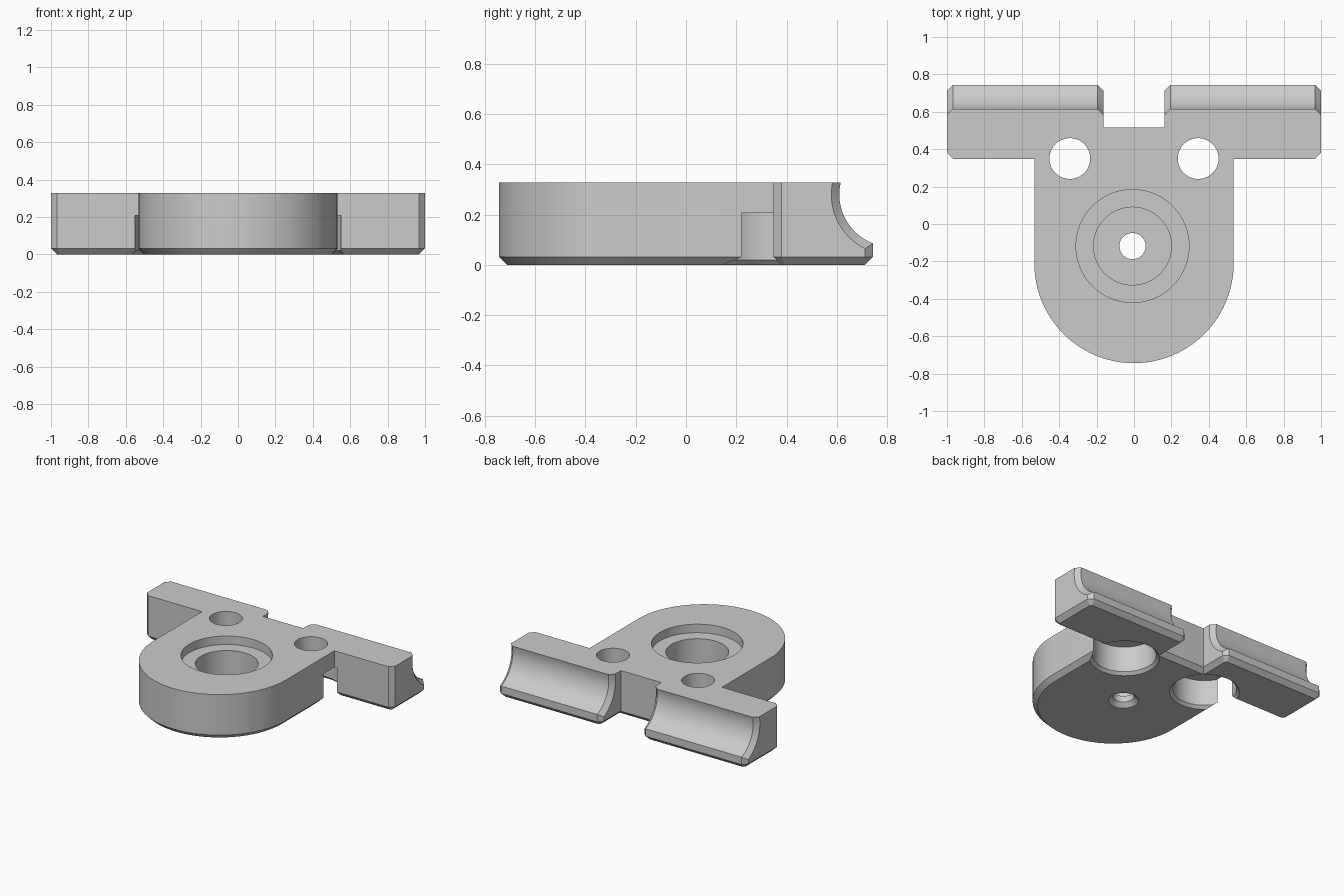
import bpy, bmesh, math
from mathutils import Matrix, Vector

cube = bpy.data.objects.get("Cube")
if cube:
    bpy.data.objects.remove(cube, do_unlink=True)

H, C = 0.327, 0.032          # plate height, chamfer size
W, BACK, ARM_Y = 0.533, 0.744, 0.348
NOTCH_X, NOTCH_Y = 0.163, 0.517
ARC_Y = -BACK + W

grey = bpy.data.materials.new("plain_grey")
grey.use_nodes = True
colour = (0.6, 0.6, 0.6, 1)
grey.diffuse_color = colour
grey.node_tree.nodes["Principled BSDF"].inputs["Base Color"].default_value = colour


def make_object(name, bm):
    bmesh.ops.recalc_face_normals(bm, faces=bm.faces)
    mesh = bpy.data.meshes.new(name)
    bm.to_mesh(mesh)
    bm.free()
    obj = bpy.data.objects.new(name, mesh)
    bpy.context.collection.objects.link(obj)
    mesh.materials.append(grey)
    return obj


def lathe(name, profile, matrix, sides=64):
    """Closed turned solid from (radius, height) pairs about local z."""
    bm = bmesh.new()
    rings = []
    for r, z in profile:
        rings.append([bm.verts.new((r * math.cos(2 * math.pi * i / sides),
                                    r * math.sin(2 * math.pi * i / sides), z))
                      for i in range(sides)])
    for a, b in zip(rings, rings[1:]):
        for i in range(sides):
            j = (i + 1) % sides
            bm.faces.new((a[i], a[j], b[j], b[i]))
    bm.faces.new(rings[0])
    bm.faces.new(rings[-1])
    bm.transform(matrix)
    return make_object(name, bm)


def cut(target, cutter):
    mod = target.modifiers.new("cut", 'BOOLEAN')
    mod.operation, mod.solver, mod.object = 'DIFFERENCE', 'EXACT', cutter
    bpy.context.view_layer.objects.active = target
    bpy.ops.object.modifier_apply(modifier=mod.name)
    bpy.data.objects.remove(cutter, do_unlink=True)


# Plate outline: right half of the rounded tongue, then arm and notch, mirrored
half = [(W * math.sin(a), ARC_Y - W * math.cos(a))
        for a in (math.pi / 2 * i / 24 for i in range(25))]
half += [(W, ARM_Y), (1 - C, ARM_Y), (1, ARM_Y + C), (1, BACK - C), (1 - C, BACK),
         (NOTCH_X + C, BACK), (NOTCH_X, BACK - C), (NOTCH_X, NOTCH_Y)]
outline = half + [(-x, y) for x, y in reversed(half[1:])]

bm = bmesh.new()
base = bm.faces.new([bm.verts.new((x, y, 0)) for x, y in outline])
ext = bmesh.ops.extrude_face_region(bm, geom=[base])
bmesh.ops.translate(bm, vec=Vector((0, 0, H)),
                    verts=[v for v in ext["geom"] if isinstance(v, bmesh.types.BMVert)])
if not any(len(f.verts) > 4 and f.calc_center_median().z < 0.01 for f in bm.faces):
    bm.faces.new([v for v in bm.verts if v.co.z < 0.01])
bmesh.ops.recalc_face_normals(bm, faces=bm.faces)
# Chamfer all round the underside
rim = [e for e in bm.edges if all(v.co.z < 0.01 for v in e.verts)]
bmesh.ops.bevel(bm, geom=rim, offset=C, offset_type='OFFSET', segments=1,
                affect='EDGES', clamp_overlap=False)
plate = make_object("mounting_plate", bm)

# Stepped centre bore with a chamfered through hole
centre = Matrix.Translation((-0.008, -0.118, 0))
cut(plate, lathe("centre_bore", [(0.12, -0.02), (0.07, 0.03), (0.07, 0.075), (0.208, 0.075),
                                 (0.208, 0.265), (0.302, 0.265), (0.302, 0.4)], centre))

for side in (-1, 1):
    # Bolt holes with wide pockets underneath
    cut(plate, lathe("bolt_pocket", [(0.25, -0.02), (0.21, 0.02), (0.21, 0.207)],
                     Matrix.Translation((side * 0.345, 0.313, 0))))
    cut(plate, lathe("bolt_hole", [(0.109, 0.15), (0.109, 0.4)],
                     Matrix.Translation((side * 0.343, 0.35, 0))))
    # Round groove along the back of each arm, flared at both ends
    R, E = 0.208, 0.02
    groove = [(R + C + E, NOTCH_X - E), (R, NOTCH_X + C), (R, 1 - C), (R + C + E, 1 + E)]
    turn = Matrix.Rotation(side * math.pi / 2, 4, 'Y')
    cut(plate, lathe("arm_groove", groove, Matrix.Translation((0, 0.818, 0.28)) @ turn, 96))

bpy.ops.object.select_all(action='DESELECT')
plate.select_set(True)
bpy.context.view_layer.objects.active = plate
bpy.ops.object.shade_smooth_by_angle(angle=math.radians(25))
